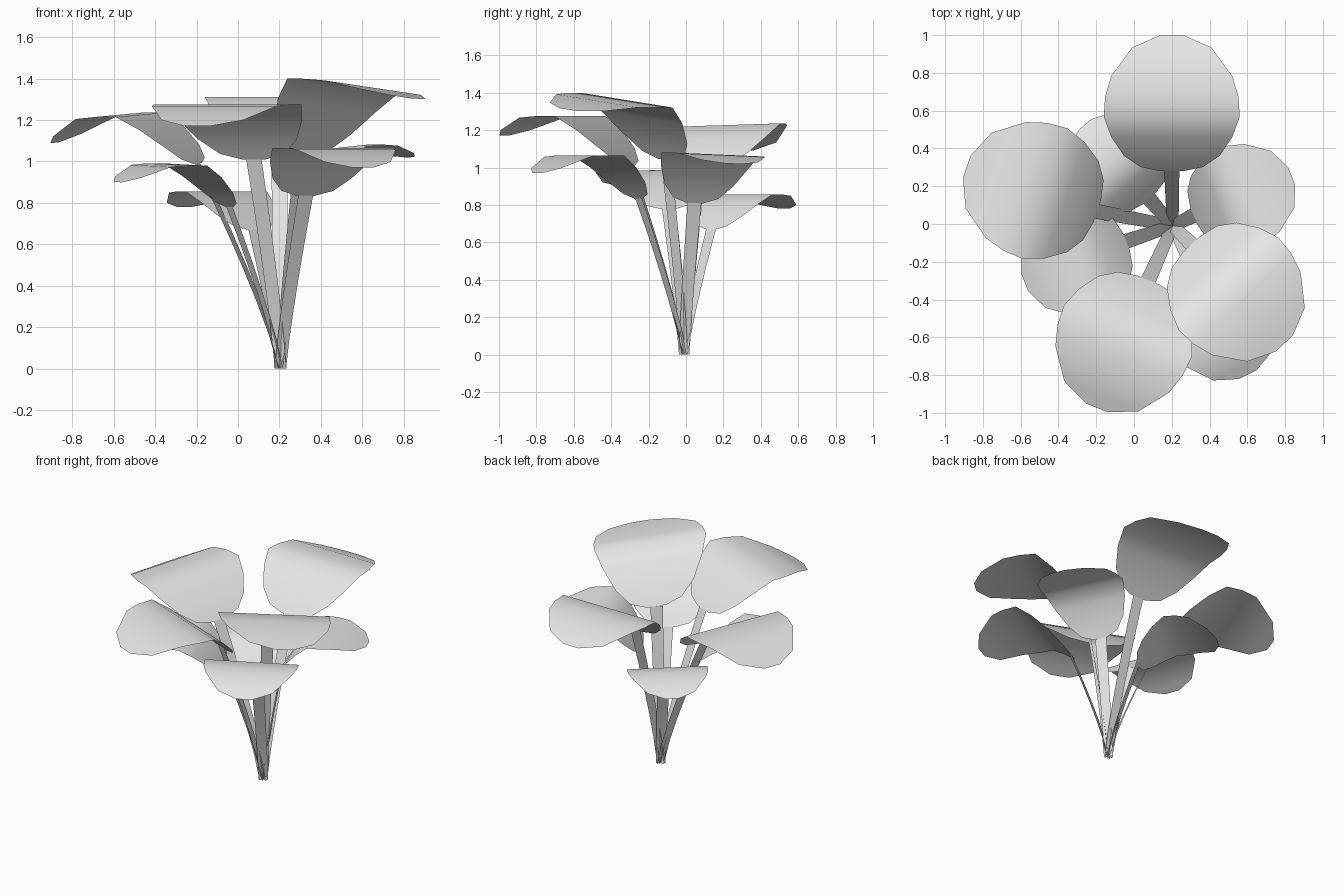
import bpy
from math import cos, sin, radians
from mathutils import Vector

cube = bpy.data.objects.get("Cube")
if cube:
    bpy.data.objects.remove(cube)

grey = bpy.data.materials.new("plain grey")
grey.use_nodes = True
grey.diffuse_color = (0.8, 0.8, 0.8, 1)
grey.node_tree.nodes["Principled BSDF"].inputs["Base Color"].default_value = (0.8, 0.8, 0.8, 1)

ROOT = Vector((0.205, -0.01, 0))

# Leaf cross rows: position along the leaf, half width, rise, tip droop
ROWS = [(0, .17, 0, 0), (.03, .46, .10, 0), (.11, .70, .36, 0), (.25, .89, .72, 0),
        (.40, 1, 1, 0), (.55, .98, 1, 0), (.70, .89, 1, .08), (.91, .58, 1, .72), (1, .17, 1, 1)]


def ribbon(name, rows, side):
    """Smooth sheet through rows of (centre, half width)."""
    verts = [p + side * w * k for p, w in rows for k in (-1, 1)]
    faces = [(2 * i, 2 * i + 1, 2 * i + 3, 2 * i + 2) for i in range(len(rows) - 1)]
    mesh = bpy.data.meshes.new(name)
    mesh.from_pydata(verts, [], faces)
    mesh.materials.append(grey)
    for poly in mesh.polygons:
        poly.use_smooth = True
    obj = bpy.data.objects.new(name, mesh)
    bpy.context.collection.objects.link(obj)


def frond(name, x, y, angle, radius, low, peak, tip, tilt):
    """A round bent leaf centred on x, y with a curved flat stem to the root."""
    a = radians(angle)
    out, side = Vector((cos(a), sin(a), 0)), Vector((sin(a), -cos(a), 0))
    start = Vector((x, y, 0)) - out * radius
    leaf = []
    for s, w, rise, droop in ROWS:
        z = low + (peak - low) * rise - (peak - tip) * droop
        leaf.append((start + out * 2 * radius * s + Vector((0, 0, z)), radius * w))
    ribbon(name + "_leaf", leaf, side + Vector((0, 0, tilt)))
    stem = []
    for i in range(7):
        t = i / 6
        p = ROOT.lerp(start, t ** 1.2)
        stem.append((Vector((p.x, p.y, low * t)), 0.03 + 0.01 * t))
    ribbon(name + "_stem", stem, side)


# Upper ring of large leaves
frond("back", .20, .64, 90, .36, 1.05, 1.31, 1.21, 0)
frond("right", -.54, .185, 161, .365, .99, 1.225, 1.09, .03)
frond("front", -.06, -.635, 248, .365, 1.01, 1.275, 1.17, 0)
frond("front_left", .55, -.37, 313, .36, 1.04, 1.36, 1.31, .11)

# Lower ring of small leaves
frond("lower_left", .575, .15, 22, .28, .81, 1.07, 1.02, .04)
frond("lower_back_right", -.09, .33, 131, .26, .67, .855, .78, 0)
frond("lower_right", -.31, -.20, 202, .29, .78, .985, .90, .02)
frond("lower_front", .465, -.525, 297, .305, .835, 1.065, .97, 0)
